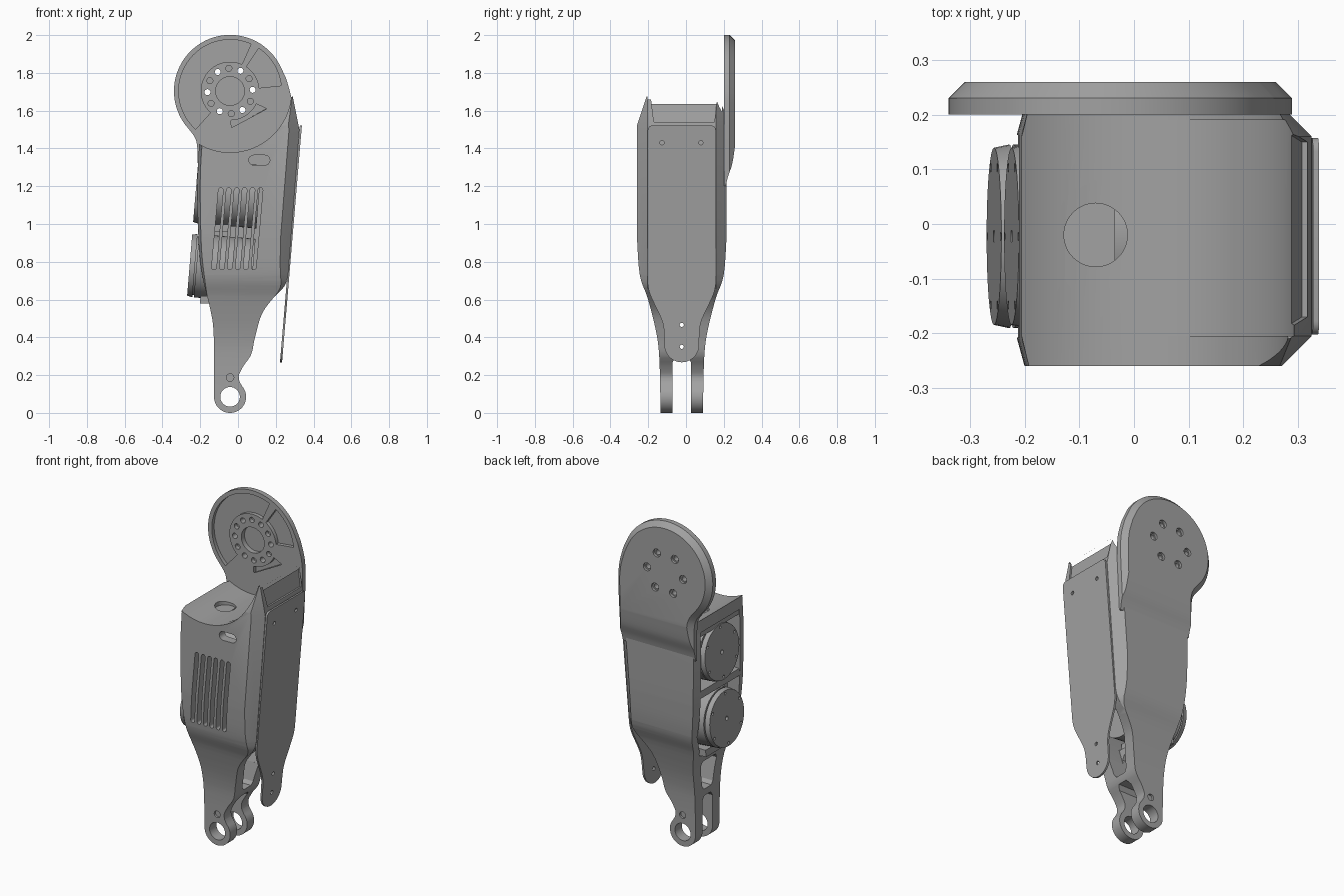
import bpy, bmesh, math
from mathutils import Vector

if "Cube" in bpy.data.objects:
    bpy.data.objects.remove(bpy.data.objects["Cube"], do_unlink=True)

grey = bpy.data.materials.new("machined_grey")
grey.use_nodes = True
COLOUR = (0.36, 0.36, 0.36, 1)
grey.diffuse_color = COLOUR
grey.node_tree.nodes["Principled BSDF"].inputs["Base Color"].default_value = COLOUR

CY = -0.0225                 # middle plane of the housing
HUB = (-0.042, 1.704)        # joint disc centre in x, z
EYE = (-0.042, 0.085)        # lower pivot centre in x, z
TILT = 0.0838                # lean of the cover, slots and motors


def loft(name, rings):
    bm = bmesh.new()
    loops = [[bm.verts.new(p) for p in ring] for ring in rings]
    n = len(loops[0])
    for a, b in zip(loops, loops[1:]):
        for i in range(n):
            bm.faces.new((a[i], a[(i + 1) % n], b[(i + 1) % n], b[i]))
    bm.faces.new(loops[0])
    bm.faces.new(loops[-1])
    bmesh.ops.recalc_face_normals(bm, faces=bm.faces)
    mesh = bpy.data.meshes.new(name)
    bm.to_mesh(mesh)
    bm.free()
    mesh.materials.append(grey)
    obj = bpy.data.objects.new(name, mesh)
    bpy.context.collection.objects.link(obj)
    return obj


def along_y(name, pts, a, b):
    return loft(name, [[(x, y, z) for x, z in pts] for y in (a, b)])


def along_x(name, pts, a, b):
    return loft(name, [[(x, y, z) for y, z in pts] for x in (a, b)])


def arc(centre, r, start, end, n=32):
    steps = [math.radians(start + (end - start) * i / n) for i in range(n + 1)]
    return [(centre[0] + r * math.cos(t), centre[1] + r * math.sin(t)) for t in steps]


def circle(centre, r, n=32):
    return arc(centre, r, 0, 360, n)[:-1]


def spline(pts, n=5):
    p = [Vector(q) for q in [pts[0]] + pts + [pts[-1]]]
    out = []
    for a, b, c, d in zip(p, p[1:], p[2:], p[3:]):
        for i in range(n):
            t = i / n
            v = 0.5 * (2*b + (c - a)*t + (2*a - 5*b + 4*c - d)*t*t + (3*b - a - 3*c + d)*t**3)
            out.append(tuple(v))
    return out + [pts[-1]]


def inset(pts, d):
    # Move a counter-clockwise outline inward
    out = []
    for i, p in enumerate(pts):
        e = Vector(p) - Vector(pts[i - 1])
        f = Vector(pts[(i + 1) % len(pts)]) - Vector(p)
        t = (e.normalized() + f.normalized()).normalized()
        out.append((p[0] - t.y * d, p[1] + t.x * d))
    return out


def mirrored(half):
    # Half widths by height become a closed outline in y, z
    return [(CY + w, z) for w, z in half] + [(CY - w, z) for w, z in reversed(half)]


def stadium(x, z, r, half, lean):
    # Rounded slot outline, half = straight half length, lean in degrees from vertical
    t = math.radians(90 - lean)
    dx, dz, deg = half * math.cos(t), half * math.sin(t), 90 - lean
    return (arc((x + dx, z + dz), r, deg - 90, deg + 90, 8)
            + arc((x - dx, z - dz), r, deg + 90, deg + 270, 8))


def combine(obj, tool, op="DIFFERENCE"):
    m = obj.modifiers.new("cut", "BOOLEAN")
    m.operation, m.solver, m.object = op, "EXACT", tool
    bpy.context.view_layer.objects.active = obj
    bpy.ops.object.modifier_apply(modifier=m.name)
    bpy.data.objects.remove(tool, do_unlink=True)


def cylinder(name, centre, axis, r, depth, r_end=None, n=48):
    axis = Vector(axis).normalized()
    side = Vector((0, 1, 0))
    up = axis.cross(side)
    rings = []
    for s, rad in ((0, r), (depth, r_end or r)):
        base = Vector(centre) + axis * s
        rings.append([base + side * x + up * z for x, z in circle((0, 0), rad, n)])
    return loft(name, rings)


# Housing: chamfered outline trimmed by its tapering side profile
right_neck = spline([(0.008, 0.165), (0.005, 0.2), (0.03, 0.25), (0.07, 0.31), (0.09, 0.4),
                     (0.125, 0.52), (0.18, 0.6), (0.245, 0.67), (0.265, 0.73)])
left_edge = spline([(-0.205, 1.43), (-0.215, 1.23), (-0.21, 0.915), (-0.19, 0.73),
                    (-0.148, 0.555), (-0.13, 0.44), (-0.127, 0.25)])
outline = (arc(EYE, 0.085, 180, 400) + right_neck
           + [(0.325, 1.5), (0.29, 1.675)] + left_edge)
inner = [(x - 0.04 * min(1, max(0, (x - 0.15) / 0.1)), z) for x, z in inset(outline, 0.015)]
housing = loft("housing", [[(x, y, z) for x, z in pts] for y, pts in
                           ((-0.26, inner), (-0.205, outline), (0.16, outline), (0.215, inner))])
taper = spline([(0.112, -0.05), (0.117, 0.25), (0.132, 0.41), (0.178, 0.6),
                (0.222, 0.73), (0.2376, 0.94)])
back_edge = [(CY + w, z) for w, z in taper] + [(0.22, 1.0), (0.22, 1.8)]
front_edge = [(CY - w, z) for w, z in taper] + [(-0.2605, 1.52), (-0.2, 1.7), (-0.2, 1.8)]
combine(housing, along_x("trim", back_edge + front_edge[::-1], -0.6, 0.6), "INTERSECT")

# Round seat under the joint disc, with its deeper scoop
combine(housing, along_y("seat_cut", circle(HUB, 0.325, 96), -0.4, 0.2))
combine(housing, along_y("scoop_cut", circle((HUB[0] + 0.018, HUB[1]), 0.32, 96), -0.205, 0.19))

# Inner bay, open on the right-hand side
bay = along_x("bay", mirrored([(0.1, 0.56), (0.185, 0.72), (0.185, 1.5)]), -0.5, 0.5)
combine(bay, along_y("bay_limit", [(-0.5, 0.5), (0.14, 0.56), (0.215, 0.7), (0.27, 1.41),
                                   (0.0, 1.355), (-0.5, 1.35)], -0.4, 0.4), "INTERSECT")
combine(housing, bay)

# Fork gap and the openings above it
combine(housing, along_x("fork_gap", mirrored([(0.048, -0.1), (0.048, 0.27), (0.03, 0.295)]), -0.5, 0.5))
combine(housing, along_x("neck_window", mirrored([(0.035, 0.335), (0.05, 0.355), (0.075, 0.49),
                                                  (0.06, 0.515)]), -0.5, 0.5))
combine(housing, along_x("cable_window", mirrored([(0.07, 0.46), (0.135, 0.66)]), 0.0, 0.5))
combine(housing, along_y("pivot_bore", circle(EYE, 0.052), -0.4, 0.4))
for a, b in ((-0.4, -0.125), (0.08, 0.4)):
    combine(housing, along_y("screw_bore", circle((EYE[0], 0.187), 0.02, 16), a, b))

# Vents, port, top hole and end inset
for i in range(6):
    combine(housing, along_y("vent", stadium(-0.109 + i * 0.042, 0.975, 0.0125, 0.205, 5), -0.4, -0.1))
combine(housing, along_y("port", stadium(0.113, 1.338, 0.026, 0.03, 90), -0.4, -0.1))
combine(housing, cylinder("top_hole", (-0.07, -0.02, 1.25), (0, 0, 1), 0.058, 0.3))
end_inset = loft("end_inset", [[(x - (z - 1.54) * 0.2, y, z) for y, z in
                                ((-0.17, 1.54), (0.15, 1.54), (0.165, 1.66), (-0.185, 1.66))]
                               for x in (0.307, 0.4)])
combine(housing, end_inset)

# Joint plate: disc flowing down onto the back of the housing
plate = (arc(HUB, 0.297, 25, 222, 72)
         + spline([(-0.235, 1.47), (-0.216, 1.41), (-0.212, 1.2)])
         + [(0.272, 1.2), (0.287, 1.5)] + spline([(0.289, 1.6), (0.28, 1.68), (0.255, 1.77)]))
joint = loft("joint_plate", [[(x, y, z) for x, z in pts] for y, pts in
                             ((0.2, plate), (0.23, plate), (0.26, inset(plate, 0.03)))])
sweep = spline([(0.208, 1.19), (0.222, 1.25), (0.245, 1.32), (0.2605, 1.42)])
combine(joint, along_x("sweep", sweep + [(0.27, 2.1), (0.19, 2.1), (0.19, 1.19)], -0.6, 0.6), "INTERSECT")

# Pockets, hub recess and bolt circle
for start, end in ((66, 228), (6, 56), (-88, -26)):
    sector = arc(HUB, 0.272, start, end) + arc(HUB, 0.155, end, start)
    combine(joint, along_y("pocket", sector, 0.1, 0.222))
combine(joint, along_y("hub_recess", circle(HUB, 0.076, 48), 0.1, 0.23))
for i, c in enumerate(arc(HUB, 0.12, 3, 333, 11)):
    combine(joint, along_y("bolt_hole", circle(c, 0.016, 16), 0.1, 0.225 if i % 2 else 0.4))
    if i % 2 == 0:
        combine(joint, along_y("counterbore", circle(c, 0.024, 20), 0.245, 0.4))

# Leaning cover on the left-hand side
half = ([(x, z) for x, z in arc((0, 0.36), 0.092, -88, 0, 10)]
        + spline([(0.093, 0.42), (0.105, 0.49), (0.165, 0.62), (0.18, 0.68)])
        + arc((0.155, 1.497), 0.025, 0, 90, 6))
cover_pts = mirrored(half)
cover = loft("cover", [[(0.222 + dx + (z - 0.265) * TILT, y, z) for y, z in cover_pts]
                       for dx in (0, 0.011)])
for y, z in ((CY, 0.35), (CY, 0.466), (-0.127, 1.43), (0.079, 1.43)):
    combine(cover, along_x("cover_hole", circle((y, z), 0.011, 16), 0.1, 0.5))

# Two stacked motors facing the right-hand side
parts = [housing, joint, cover]
inward = Vector((1, 0, -TILT)).normalized()
for label, x, z in (("lower", -0.256, 0.782), ("upper", -0.224, 1.172)):
    face = Vector((x, CY, z))
    cap = cylinder(label + "_motor_cap", face, inward, 0.162, 0.028, 0.168)
    combine(cap, cylinder("shaft_hole", face - inward * 0.02, inward, 0.012, 0.04, n=16))
    for k in range(6):
        t = math.radians(60 * k + 30)
        spot = face + 0.145 * (Vector((0, math.cos(t), 0))
                               + inward.cross(Vector((0, 1, 0))) * math.sin(t))
        combine(cap, cylinder("rim_hole", spot - inward * 0.02, inward, 0.008, 0.03, n=12))
    neck = cylinder(label + "_motor_neck", face + inward * 0.026, inward, 0.155, 0.012)
    body = cylinder(label + "_motor_body", face + inward * 0.036, inward, 0.168, 0.3)
    parts += [cap, neck, body]

# Brackets holding the motors
for label, x, z in (("lower", -0.19, 0.6), ("middle", -0.2, 0.978), ("upper", -0.195, 1.345)):
    rect = [(x - 0.012, z - 0.02), (x + 0.16, z - 0.02), (x + 0.16, z + 0.02), (x - 0.008, z + 0.02)]
    w = 0.12 if label == "lower" else 0.19
    parts.append(along_y(label + "_bracket", rect, CY - w, CY + w))

# Smooth the curved surfaces, keep the edges crisp
bpy.ops.object.select_all(action="DESELECT")
for obj in parts:
    obj.select_set(True)
bpy.context.view_layer.objects.active = housing
bpy.ops.object.shade_smooth_by_angle(angle=math.radians(25))
